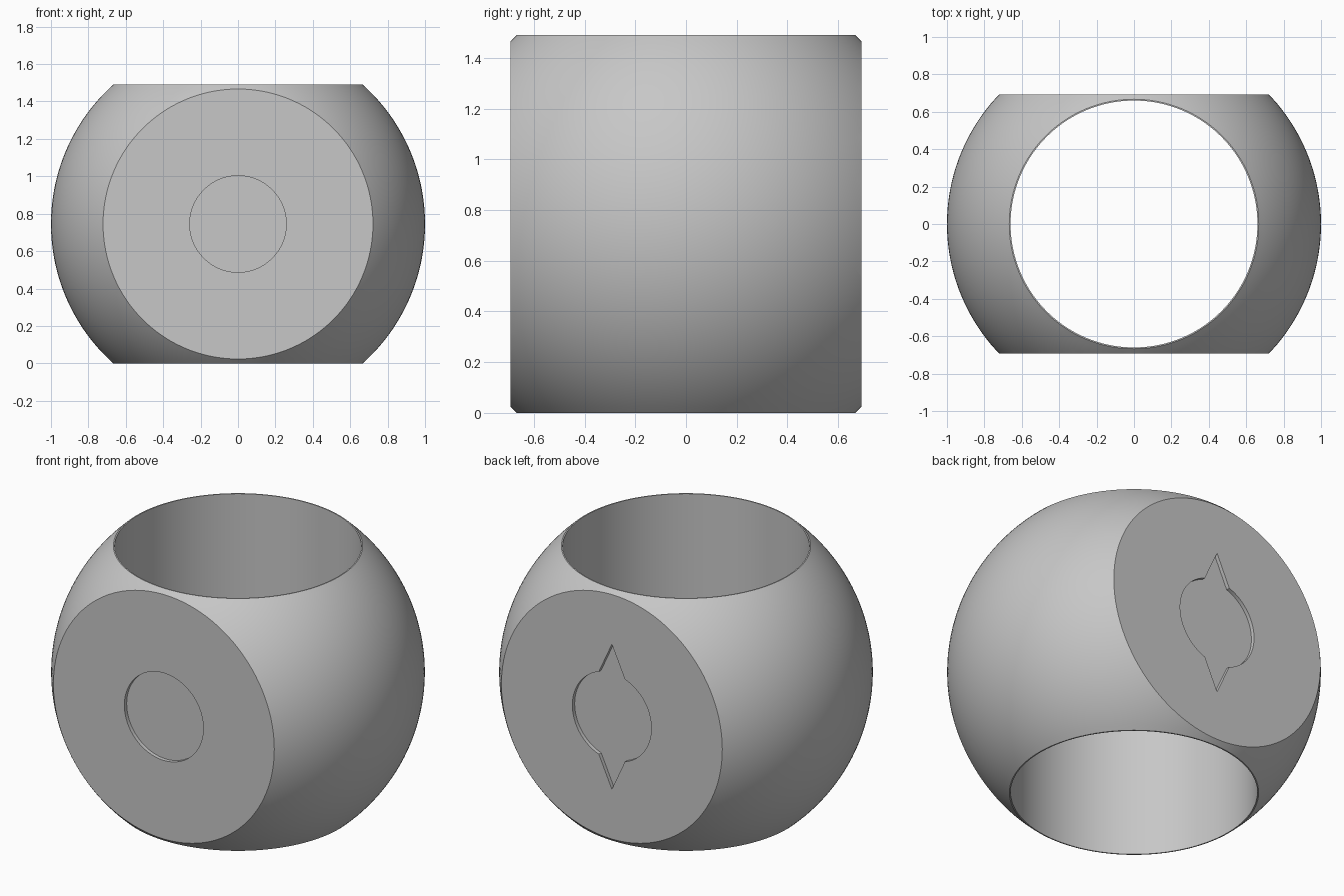
import bpy, bmesh, math

if "Cube" in bpy.data.objects:
    bpy.data.objects.remove(bpy.data.objects["Cube"])

R, HALF_Z, HALF_Y = 1.0, 0.745, 0.692   # ball radius, half height, half depth
BORE, RECESS, DEPTH = 0.66, 0.258, 0.022
SEG = 144

grey = bpy.data.materials.new("plain grey")
grey.diffuse_color = (0.57, 0.57, 0.57, 1)
grey.use_nodes = True
grey.node_tree.nodes["Principled BSDF"].inputs["Base Color"].default_value = grey.diffuse_color


def make_object(name, bm):
    bmesh.ops.recalc_face_normals(bm, faces=bm.faces[:])
    mesh = bpy.data.meshes.new(name)
    bm.to_mesh(mesh)
    bm.free()
    ob = bpy.data.objects.new(name, mesh)
    mesh.materials.append(grey)
    bpy.context.collection.objects.link(ob)
    return ob


def prism(name, outline, y0, y1):
    """Extrude an (x, z) outline from y0 to y1."""
    bm = bmesh.new()
    face = bm.faces.new([bm.verts.new((x, y0, z + HALF_Z)) for x, z in outline])
    ext = bmesh.ops.extrude_face_region(bm, geom=[face])["geom"]
    for v in ext:
        if isinstance(v, bmesh.types.BMVert):
            v.co.y = y1
    return make_object(name, bm)


def circle_points(r, n=96):
    return [(r * math.cos(2 * math.pi * i / n), r * math.sin(2 * math.pi * i / n))
            for i in range(n)]


# Bored ball: truncated arc and straight bore wall revolved around z
tilt = math.asin(HALF_Z / R)
arc = [-tilt + 2 * tilt * i / 48 for i in range(49)]
profile = [(R * math.cos(a), R * math.sin(a)) for a in arc]
profile += [(BORE, HALF_Z), (BORE, -HALF_Z)]
bm = bmesh.new()
rings = []
for s in range(SEG):
    t = 2 * math.pi * s / SEG
    rings.append([bm.verts.new((r * math.cos(t), r * math.sin(t), z + HALF_Z))
                  for r, z in profile])
n = len(profile)
for s in range(SEG):
    a, b = rings[s], rings[(s + 1) % SEG]
    for i in range(n):
        j = (i + 1) % n
        bm.faces.new((a[i], b[i], b[j], a[j]))
ball = make_object("bored_ball", bm)

# Flat front and back, round front recess
square = [(-1.5, -1.5), (1.5, -1.5), (1.5, 1.5), (-1.5, 1.5)]
cutters = [
    prism("front_flat_cutter", square, -HALF_Y, -1.5),
    prism("back_flat_cutter", square, HALF_Y, 1.5),
    prism("front_recess_cutter", circle_points(RECESS), -HALF_Y + DEPTH, -0.9),
]

# Back recess: disc outline with a pointed tip above and below
half = math.asin(0.085 / RECESS)
outline = []
for side in (0, math.pi):
    for i in range(41):
        a = side - math.pi / 2 + half + (math.pi - 2 * half) * i / 40
        outline.append((RECESS * math.cos(a), RECESS * math.sin(a)))
    outline.append((0, 0.428 if side == 0 else -0.428))
cutters.append(prism("back_recess_cutter", outline, HALF_Y - DEPTH, 0.9))

bpy.context.view_layer.objects.active = ball
ball.select_set(True)
for cutter in cutters:
    mod = ball.modifiers.new(cutter.name, 'BOOLEAN')
    mod.operation = 'DIFFERENCE'
    mod.solver = 'EXACT'
    mod.object = cutter
    bpy.ops.object.modifier_apply(modifier=mod.name)
for cutter in cutters:
    bpy.data.objects.remove(cutter)

bpy.ops.object.shade_smooth_by_angle(angle=math.radians(25))
